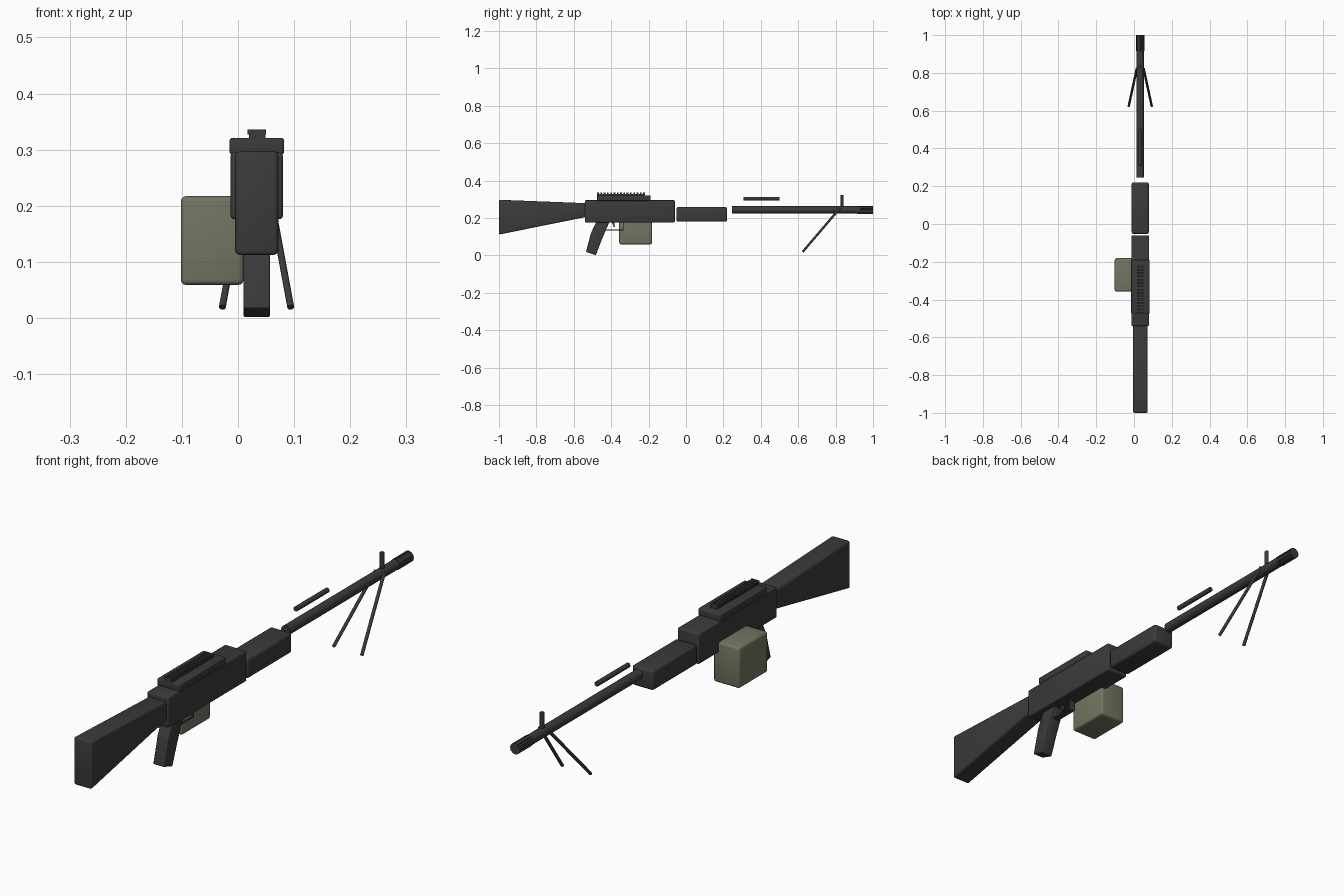
import bpy, bmesh, math
from mathutils import Vector

if "Cube" in bpy.data.objects:
    bpy.data.objects.remove(bpy.data.objects["Cube"])

CX = 0.033  # the gun's centre plane


def material(name, rgb):
    m = bpy.data.materials.new(name)
    m.diffuse_color = (*rgb, 1)
    m.use_nodes = True
    m.node_tree.nodes["Principled BSDF"].inputs["Base Color"].default_value = m.diffuse_color
    return m


BLACK = material("matte_black", (0.043, 0.043, 0.043))
OLIVE = material("olive_drab", (0.17, 0.18, 0.12))


def finish(name, bm, mat, angle=35):
    bmesh.ops.recalc_face_normals(bm, faces=bm.faces[:])
    me = bpy.data.meshes.new(name)
    bm.to_mesh(me)
    bm.free()
    ob = bpy.data.objects.new(name, me)
    bpy.context.collection.objects.link(ob)
    me.materials.append(mat)
    bpy.ops.object.select_all(action='DESELECT')
    ob.select_set(True)
    bpy.context.view_layer.objects.active = ob
    bpy.ops.object.shade_smooth_by_angle(angle=math.radians(angle))
    return ob


def prism(name, x0, x1, profile, mat=BLACK, bevel=0.0):
    """Extrude a (y, z) profile from x0 to x1 and round its edges."""
    bm = bmesh.new()
    face = bm.faces.new([bm.verts.new((x0, y, z)) for y, z in profile])
    out = bmesh.ops.extrude_face_region(bm, geom=[face])
    vs = [v for v in out["geom"] if isinstance(v, bmesh.types.BMVert)]
    bmesh.ops.translate(bm, verts=vs, vec=(x1 - x0, 0, 0))
    if bevel:
        bmesh.ops.recalc_face_normals(bm, faces=bm.faces[:])
        bmesh.ops.bevel(bm, geom=bm.edges[:], offset=bevel, segments=3,
                        profile=0.5, affect='EDGES', clamp_overlap=True)
    return finish(name, bm, mat)


def box(name, x0, x1, y0, y1, z0, z1, mat=BLACK, bevel=0.0):
    return prism(name, x0, x1, [(y0, z0), (y1, z0), (y1, z1), (y0, z1)], mat, bevel)


def rod(name, a, b, r, sides=16, mat=BLACK):
    a, b = Vector(a), Vector(b)
    bm = bmesh.new()
    bmesh.ops.create_cone(bm, cap_ends=True, segments=sides, radius1=r,
                          radius2=r, depth=(b - a).length)
    q = (b - a).to_track_quat('Z', 'Y')
    for v in bm.verts:
        v.co = q @ v.co + (a + b) / 2
    return finish(name, bm, mat)


# Stock, receiver and handguard
prism("stock", -0.005, 0.072,
      [(-1.0, 0.111), (-0.535, 0.205), (-0.535, 0.279), (-1.0, 0.297)], bevel=0.008)
box("receiver", -0.013, 0.080, -0.54, -0.06, 0.176, 0.295, bevel=0.006)
box("handguard", -0.013, 0.079, -0.052, 0.22, 0.180, 0.258, bevel=0.010)

# Top cover with a toothed rail
box("top_cover", -0.015, 0.082, -0.475, -0.19, 0.291, 0.321, bevel=0.005)
box("rail_base", 0.020, 0.049, -0.475, -0.22, 0.318, 0.328)
teeth = 15
for i in range(teeth):
    y = -0.475 + i * (0.255 - 0.009) / (teeth - 1)
    box(f"rail_tooth_{i + 1}", 0.017, 0.050, y, y + 0.009, 0.327, 0.336)

# Pistol grip, trigger and guard
prism("pistol_grip", 0.010, 0.057,
      [(-0.482, 0.001), (-0.45, 0.085), (-0.408, 0.182), (-0.478, 0.182),
       (-0.508, 0.12), (-0.535, 0.018)], bevel=0.003)
box("trigger_guard_bottom", 0.021, 0.045, -0.435, -0.333, 0.133, 0.138)
box("trigger_guard_front", 0.021, 0.045, -0.338, -0.333, 0.133, 0.180)
prism("trigger", 0.029, 0.038,
      [(-0.398, 0.18), (-0.386, 0.152), (-0.380, 0.152), (-0.384, 0.18)])

# Ammunition box on the left side
box("ammunition_box", -0.102, 0.010, -0.357, -0.181, 0.059, 0.217, OLIVE, 0.009)

# Barrel
BZ = 0.243
rod("barrel", (CX, 0.245, BZ), (CX, 0.93, BZ), 0.0195, 24)

# Flash hider: every other side is inset and pushed in as a slot
bm = bmesh.new()
bmesh.ops.create_cone(bm, cap_ends=True, segments=12, radius1=0.0215,
                      radius2=0.0215, depth=0.083)
for v in bm.verts:
    v.co = Vector((v.co.x + CX, v.co.z + 0.9585, v.co.y + BZ))
bmesh.ops.recalc_face_normals(bm, faces=bm.faces[:])
bm.normal_update()
sides = [f for f in bm.faces if len(f.verts) == 4]
sides.sort(key=lambda f: math.atan2(f.calc_center_median().z - BZ,
                                    f.calc_center_median().x - CX))
bmesh.ops.inset_individual(bm, faces=sides[::2], thickness=0.003, depth=-0.004)
finish("flash_hider", bm, BLACK)

# Carry handle bar and front sight
rod("carry_handle", (CX, 0.307, 0.303), (CX, 0.50, 0.303), 0.0095)
rod("front_sight", (CX, 0.835, 0.25), (CX, 0.835, 0.322), 0.008, 12)

# Bipod legs, mirrored about the barrel
for side, label in ((-1, "left"), (1, "right")):
    rod(f"bipod_leg_{label}", (CX + side * 0.018, 0.823, 0.252),
        (CX + side * 0.061, 0.624, 0.019), 0.0063, 12)
